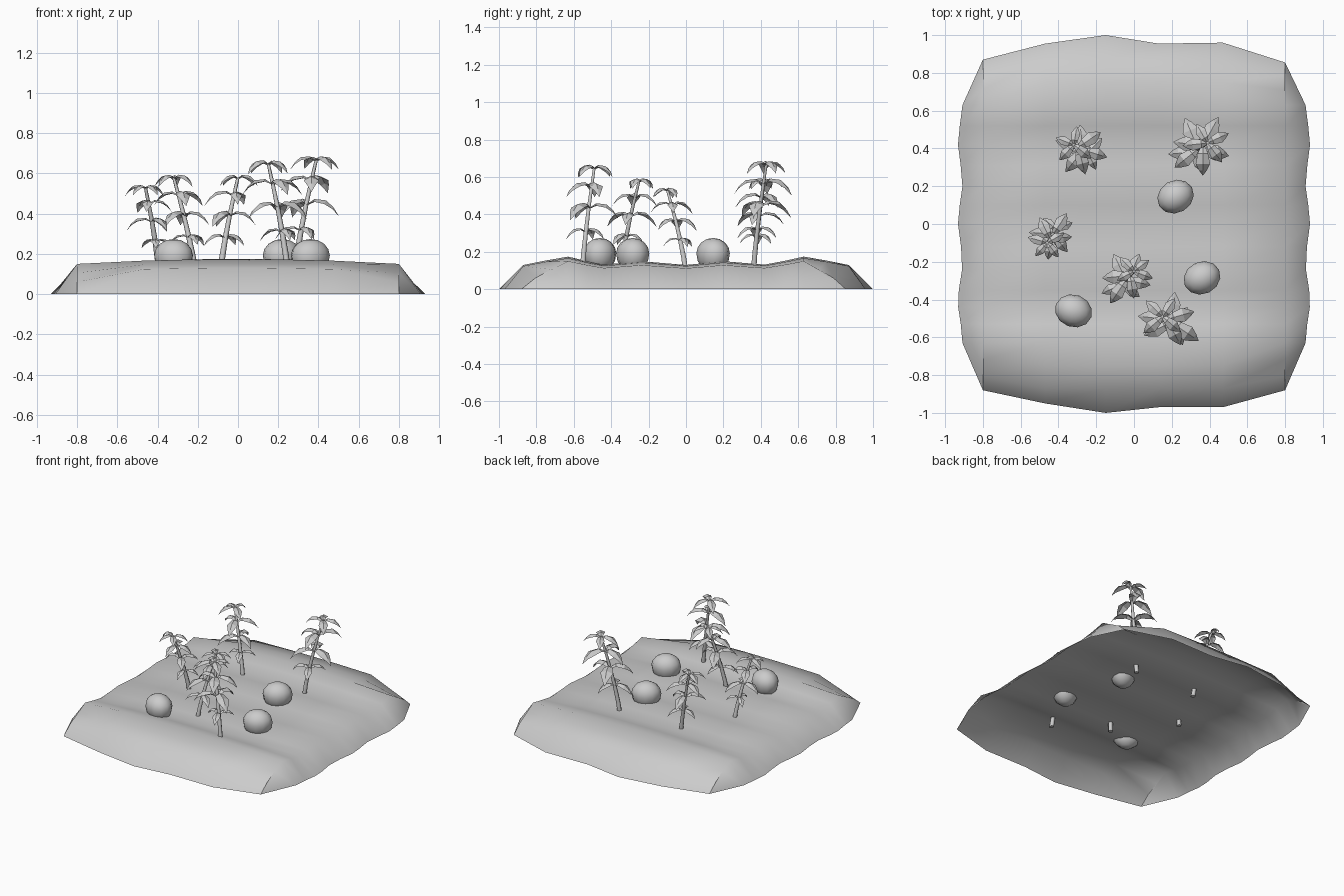
import bpy, bmesh, math, random
from mathutils import Vector

random.seed(4)
cube = bpy.data.objects.get("Cube")
if cube:
    bpy.data.objects.remove(cube)

grey = bpy.data.materials.new("light_grey")
grey.use_nodes = True
grey.diffuse_color = (0.6, 0.6, 0.6, 1)
grey.node_tree.nodes["Principled BSDF"].inputs["Base Color"].default_value = (0.6, 0.6, 0.6, 1)


def finish(bm, name, smooth=None):
    mesh = bpy.data.meshes.new(name)
    bm.to_mesh(mesh)
    bm.free()
    mesh.materials.append(grey)
    obj = bpy.data.objects.new(name, mesh)
    bpy.context.collection.objects.link(obj)
    if smooth:
        bpy.ops.object.select_all(action="DESELECT")
        obj.select_set(True)
        bpy.context.view_layer.objects.active = obj
        bpy.ops.object.shade_smooth_by_angle(angle=math.radians(smooth))
    return obj


def skin(bm, rows, closed=False):
    """Join rows of points with quads."""
    grid = [[bm.verts.new(p) for p in row] for row in rows]
    for a, b in zip(grid, grid[1:]):
        n = len(a)
        for i in range(n if closed else n - 1):
            j = (i + 1) % n
            bm.faces.new((a[i], a[j], b[j], b[i]))
    return grid


# Furrowed soil bed: an open sheet with three valleys running along x
COLUMNS = [-0.92, -0.8, -0.47, -0.15, 0.13, 0.47, 0.8, 0.92]
FRONT_REACH = [0.88, 0.88, 0.95, 1.0, 0.97, 0.97, 0.88, 0.88]
BACK_REACH = [0.865, 0.87, 0.955, 1.0, 0.955, 0.96, 0.855, 0.855]
ROWS = [-1, -0.87, -0.75, -0.63, -0.53, -0.44, -0.35, -0.24, -0.12, 0,
        0.1, 0.2, 0.31, 0.42, 0.52, 0.63, 0.75, 0.87, 1]
PROFILE = [(-0.87, 0.13), (-0.64, 0.175), (-0.44, 0.132), (-0.24, 0.15), (0, 0.13),
           (0.2, 0.15), (0.42, 0.132), (0.64, 0.175), (0.87, 0.13)]


def soil_height(x, y):
    y = max(-0.87, min(0.87, y))
    for (y0, z0), (y1, z1) in zip(PROFILE, PROFILE[1:]):
        if y <= y1:
            t = (y - y0) / (y1 - y0)
            t = t * t * (3 - 2 * t)
            return (z0 + (z1 - z0) * t) * (1 - 0.22 * x * x)


def soil_point(i, y):
    x = COLUMNS[i]
    reach = FRONT_REACH[i] if y < 0 else BACK_REACH[i]
    side = i in (0, 7)
    if abs(y) == 1 or (side and abs(y) > 0.7):
        if side:                                   # chamfered corner
            x = math.copysign(0.8, x)
            reach = (FRONT_REACH if y < 0 else BACK_REACH)[1 if i == 0 else 6]
        return Vector((x, math.copysign(reach, y), 0))
    if side:
        return Vector((x - math.copysign(0.012, x) * math.cos(y * 15 + 3), y, 0))
    if abs(x) > 0.7 and abs(y) > 0.63:             # slope down into the corner
        k = (abs(y) - 0.63) / 0.24
        yy = 0.63 + (reach - 0.63) * k * 0.7
        return Vector((x, math.copysign(yy, y), 0.15 * (1 - 0.6 * k)))
    return Vector((x, y, soil_height(x, y)))


bm = bmesh.new()
skin(bm, [[soil_point(i, y) for i in range(8)] for y in ROWS])
bmesh.ops.remove_doubles(bm, verts=bm.verts, dist=0.001)
bmesh.ops.dissolve_degenerate(bm, edges=bm.edges, dist=0.0005)
bmesh.ops.recalc_face_normals(bm, faces=bm.faces)
if sum(f.normal.z for f in bm.faces) < 0:
    bmesh.ops.reverse_faces(bm, faces=bm.faces)
finish(bm, "soil_bed", 50)

# Round squat fruits half sunk into the furrows
for n, (x, y, turn) in enumerate([(0.22, 0.145, 30), (0.36, -0.285, 25), (-0.32, -0.46, -20)]):
    bm = bmesh.new()
    bmesh.ops.create_uvsphere(bm, u_segments=12, v_segments=8, radius=1)
    for v in bm.verts:
        v.co.x *= 0.1
        v.co.y *= 0.086
        v.co.z *= 0.082 if v.co.z > 0 else 0.105
    fruit = finish(bm, f"fruit_{n + 1}", 60)
    fruit.location = (x, y, 0.192)
    fruit.rotation_euler.z = math.radians(turn)

# Folded, drooping leaf: distance out, rise, half width
LEAF = [(0, 0, 0.06), (0.25, 0.16, 0.17), (0.6, 0.12, 0.24), (0.82, -0.08, 0.13), (1, -0.36, 0)]


def add_leaf(bm, root, angle, length):
    a = math.radians(angle)
    out, side = Vector((math.cos(a), math.sin(a), 0)), Vector((-math.sin(a), math.cos(a), 0))
    up = Vector((0, 0, 1))
    rows = []
    for d, h, w in LEAF:
        mid = root + (out * d + up * h) * length
        edge = up * (-0.45 * w * length)
        rows.append([mid - side * w * length + edge, mid, mid + side * w * length + edge])
    grid = skin(bm, rows)
    bmesh.ops.remove_doubles(bm, verts=grid[-1], dist=0.0001)


# Leaf tiers: position along the stem, leaf length, angles from the lean direction
TIERS = [(0.4, 0.12, (150, 25, 265)), (0.62, 0.155, (70, 185, 305)),
         (0.82, 0.15, (20, 140, 235)), (0.99, 0.12, (0, 80, 165, 280))]


def add_plant(name, base, tip):
    base, tip = Vector(base), Vector(tip)
    lean = math.degrees(math.atan2(tip.y - base.y, tip.x - base.x))

    def along(t):
        p = base.lerp(tip, t)
        k = t ** 1.3
        p.x, p.y = base.x + (tip.x - base.x) * k, base.y + (tip.y - base.y) * k
        return p

    # Tapered stem
    bm = bmesh.new()
    rings = []
    for s in range(6):
        c, r = along(s / 5), 0.017 - 0.009 * s / 5
        rings.append([c + Vector((math.cos(q * math.tau / 6), math.sin(q * math.tau / 6), 0)) * r
                      for q in range(6)])
    grid = skin(bm, rings, closed=True)
    bm.faces.new(grid[0][::-1])
    bm.faces.new(grid[-1])
    finish(bm, name + "_stem", 65)

    # Leaves
    bm = bmesh.new()
    size = (tip.z - base.z) / 0.55
    for t, length, angles in TIERS:
        for a in angles:
            add_leaf(bm, along(t), lean + a + random.uniform(-12, 12),
                     length * size * random.uniform(0.9, 1.1))
    finish(bm, name + "_leaves")


add_plant("back_right_plant", (-0.21, 0.36, 0.08), (-0.32, 0.42, 0.58))
add_plant("back_left_plant", (0.28, 0.36, 0.08), (0.39, 0.43, 0.67))
add_plant("right_plant", (-0.39, 0.0, 0.08), (-0.46, -0.1, 0.53))
add_plant("middle_plant", (-0.09, -0.35, 0.08), (0.0, -0.25, 0.58))
add_plant("front_plant", (0.25, -0.555, 0.08), (0.15, -0.49, 0.65))
